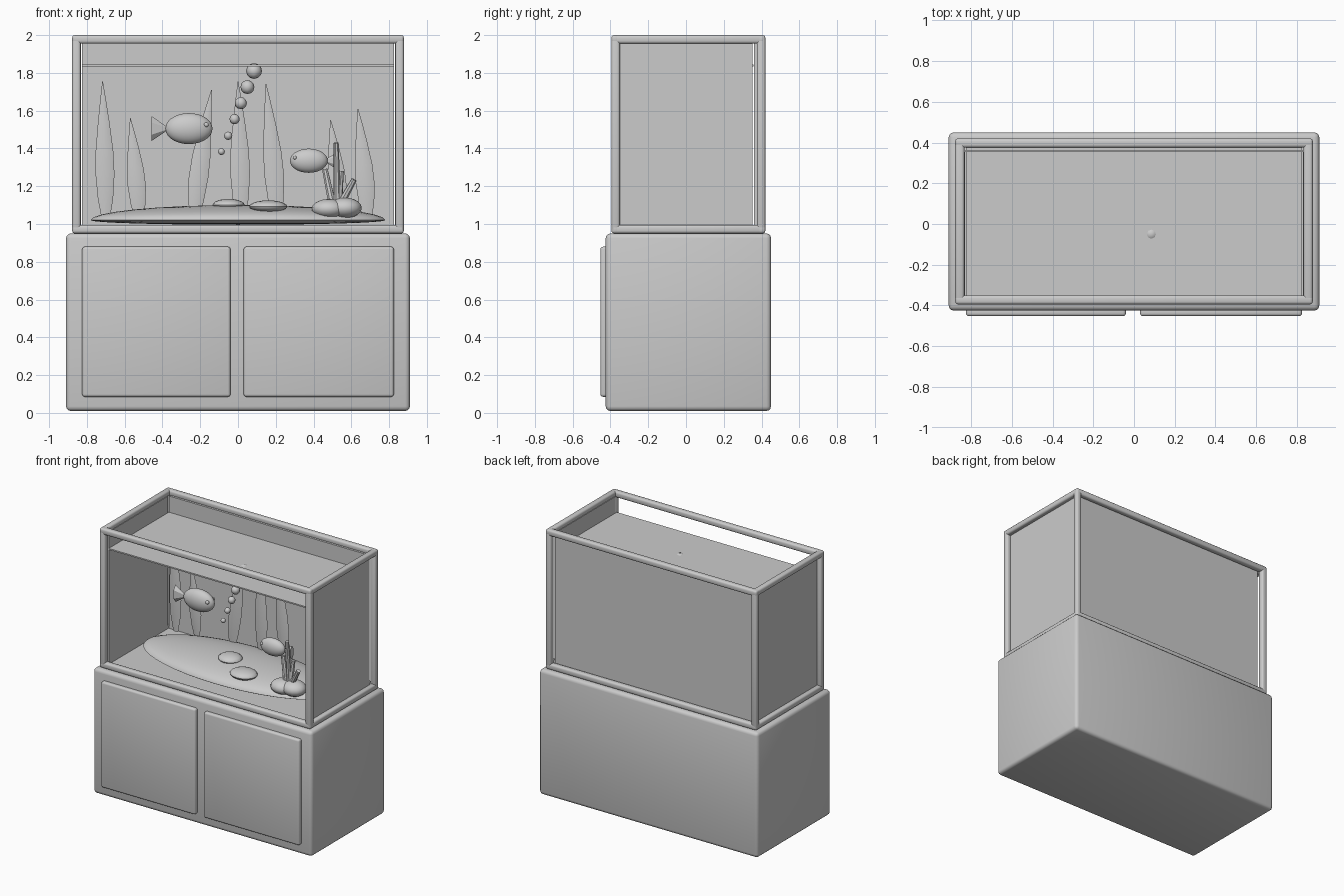
import bpy, bmesh, math
from mathutils import Vector

if "Cube" in bpy.data.objects:
    bpy.data.objects.remove(bpy.data.objects["Cube"])


def smooth(ob, angle=40):
    bpy.ops.object.select_all(action='DESELECT')
    bpy.context.view_layer.objects.active = ob
    ob.select_set(True)
    bpy.ops.object.shade_smooth_by_angle(angle=math.radians(angle))


def box(name, lo, hi, bevel=0.0, segs=3):
    lo, hi = Vector(lo), Vector(hi)
    bm = bmesh.new()
    bmesh.ops.create_cube(bm, size=1)
    for v in bm.verts:
        v.co = Vector((v.co[i] * (hi[i] - lo[i]) + (hi[i] + lo[i]) / 2 for i in range(3)))
    if bevel:
        bmesh.ops.bevel(bm, geom=bm.edges[:], offset=bevel, segments=segs,
                        profile=0.5, affect='EDGES')
    return finish(name, bm)


def finish(name, bm, angle=40):
    bmesh.ops.recalc_face_normals(bm, faces=bm.faces[:])
    me = bpy.data.meshes.new(name)
    bm.to_mesh(me)
    bm.free()
    ob = bpy.data.objects.new(name, me)
    bpy.context.collection.objects.link(ob)
    smooth(ob, angle)
    return ob


def ball(name, c, r, u=24, v=14, flat_below=None, angle=40):
    bm = bmesh.new()
    bmesh.ops.create_uvsphere(bm, u_segments=u, v_segments=v, radius=1)
    for p in bm.verts:
        if flat_below and p.co.z < 0:
            p.co.z *= flat_below
        p.co = Vector((p.co[i] * r[i] + c[i] for i in range(3)))
    return finish(name, bm, angle)


def rod(name, a, b, r1, r2, sides=8, flat_y=1.0):
    a, b = Vector(a), Vector(b)
    d = b - a
    bm = bmesh.new()
    bmesh.ops.create_cone(bm, cap_ends=True, segments=sides, radius1=r1,
                          radius2=r2, depth=d.length)
    q = d.to_track_quat('Z', 'Y')
    mid = (a + b) / 2
    for v in bm.verts:
        v.co = q @ v.co
        v.co.y *= flat_y
        v.co += mid
    return finish(name, bm, 30)


# Cabinet and doors
box("cabinet", (-0.91, -0.425, 0.01), (0.91, 0.45, 0.95), 0.025)
box("door_left", (-0.825, -0.453, 0.085), (-0.04, -0.41, 0.88), 0.014)
box("door_right", (0.03, -0.453, 0.085), (0.825, -0.41, 0.88), 0.014)

# Tank frame bars
X0, Y0, Y1, T = 0.878, -0.395, 0.42, 0.045
for lab, z in (("bottom", 0.95), ("top", 1.955)):
    for side, y in (("front", Y0), ("back", Y1 - T)):
        box(f"{lab}_bar_{side}", (-X0, y, z), (X0, y + T, z + T), 0.014)
    for side, x in (("left", -X0), ("right", X0 - T)):
        box(f"{lab}_bar_{side}", (x, Y0, z), (x + T, Y1, z + T), 0.014)
for sx, x in (("left", -X0), ("right", X0 - T)):
    for sy, y in (("front", Y0), ("back", Y1 - T)):
        box(f"post_{sy}_{sx}", (x, y, 0.95), (x + T, y + T, 2.0), 0.014)

# Panels, tank floor and water surface
box("back_panel", (-0.825, 0.36, 0.97), (0.825, 0.376, 1.965))
for s, n in ((-1, "left"), (1, "right")):
    xs = sorted((s * 0.83, s * 0.845))
    box(f"side_panel_{n}", (xs[0], -0.35, 0.97), (xs[1], 0.353, 1.965))
box("tank_floor", (-0.83, -0.36, 0.945), (0.83, 0.36, 0.97))
box("water_surface", (-0.825, -0.357, 1.835), (0.825, 0.357, 1.845))

# Gravel bed and stones
ball("gravel_bed", (0, 0.03, 1.02), (0.78, 0.31, 0.08), 40, 16, 0.3, 60)
for i, (c, r) in enumerate([((-0.05, -0.02, 1.1), (0.085, 0.08, 0.033)),
                            ((0.16, -0.16, 1.093), (0.1, 0.085, 0.032)),
                            ((0.48, -0.15, 1.08), (0.09, 0.08, 0.052)),
                            ((0.565, -0.14, 1.085), (0.09, 0.08, 0.055))]):
    ball(f"stone_{i + 1}", c, r, 16, 10)

# Coral branches
for i, (top, base, r) in enumerate([((0.46, 1.29), (0.5, 1.1), 0.018),
                                    ((0.52, 1.43), (0.525, 1.1), 0.016),
                                    ((0.545, 1.28), (0.53, 1.1), 0.018),
                                    ((0.615, 1.235), (0.54, 1.1), 0.018)]):
    rod(f"coral_branch_{i + 1}", (base[0], -0.14, base[1]),
        (top[0], -0.14 + 0.02 * (-1) ** i, top[1]), r * 1.2, r * 0.85)


# Plant blades: diamond sections swept from base to tip
def blade(name, xb, xt, zt, w, y=0.26, zb=1.02):
    prof = [(0, 0.4), (0.15, 0.8), (0.33, 1), (0.5, 0.93), (0.7, 0.62), (0.87, 0.3), (1, 0.03)]
    bm = bmesh.new()
    rings = []
    for t, k in prof:
        x = xb + (xt - xb) * t ** 1.3
        z = zb + (zt - zb) * t
        rings.append([bm.verts.new((x + dx * w * k, y + dy * 0.016 * k, z))
                      for dx, dy in ((-1, 0), (0, -1), (1, 0), (0, 1))])
    for a, b in zip(rings, rings[1:]):
        for j in range(4):
            bm.faces.new((a[j], a[(j + 1) % 4], b[(j + 1) % 4], b[j]))
    bm.faces.new(rings[0])
    bm.faces.new(rings[-1])
    finish(name, bm, 50)


for i, p in enumerate([(-0.7, -0.717, 1.755, 0.05), (-0.525, -0.57, 1.56, 0.048),
                       (-0.23, -0.14, 1.71, 0.052), (0.015, 0.0, 1.755, 0.052),
                       (0.205, 0.148, 1.74, 0.052), (0.54, 0.49, 1.55, 0.048),
                       (0.685, 0.635, 1.61, 0.05)]):
    blade(f"plant_blade_{i + 1}", *p)

# Rising bubbles
for i, (x, z, r) in enumerate([(-0.088, 1.383, 0.018), (-0.052, 1.467, 0.022),
                               (-0.018, 1.555, 0.027), (0.015, 1.64, 0.032),
                               (0.05, 1.725, 0.037), (0.085, 1.81, 0.042)]):
    ball(f"bubble_{i + 1}", (x, -0.05, z), (r, r, r), 8, 6, angle=50)


# Fish: body, fan tail and a pair of eyes; d is the facing direction
def fish(n, c, l, h, w, d):
    x, y, z = c
    ball(f"fish_{n}_body", c, (l, w, h))
    rod(f"fish_{n}_tail", (x - d * l * 1.58, y, z), (x - d * l * 0.9, y, z),
        h * 0.8, 0.008, 6, 0.4)
    for s in (-1, 1):
        ball(f"fish_{n}_eye_{'left' if s < 0 else 'right'}",
             (x + d * l * 0.74, y + s * w * 0.62, z + h * 0.25), (h * 0.16,) * 3, 10, 8)


fish(1, (-0.26, -0.09, 1.505), 0.125, 0.082, 0.055, 1)
fish(2, (0.375, -0.12, 1.335), 0.1, 0.064, 0.045, -1)
